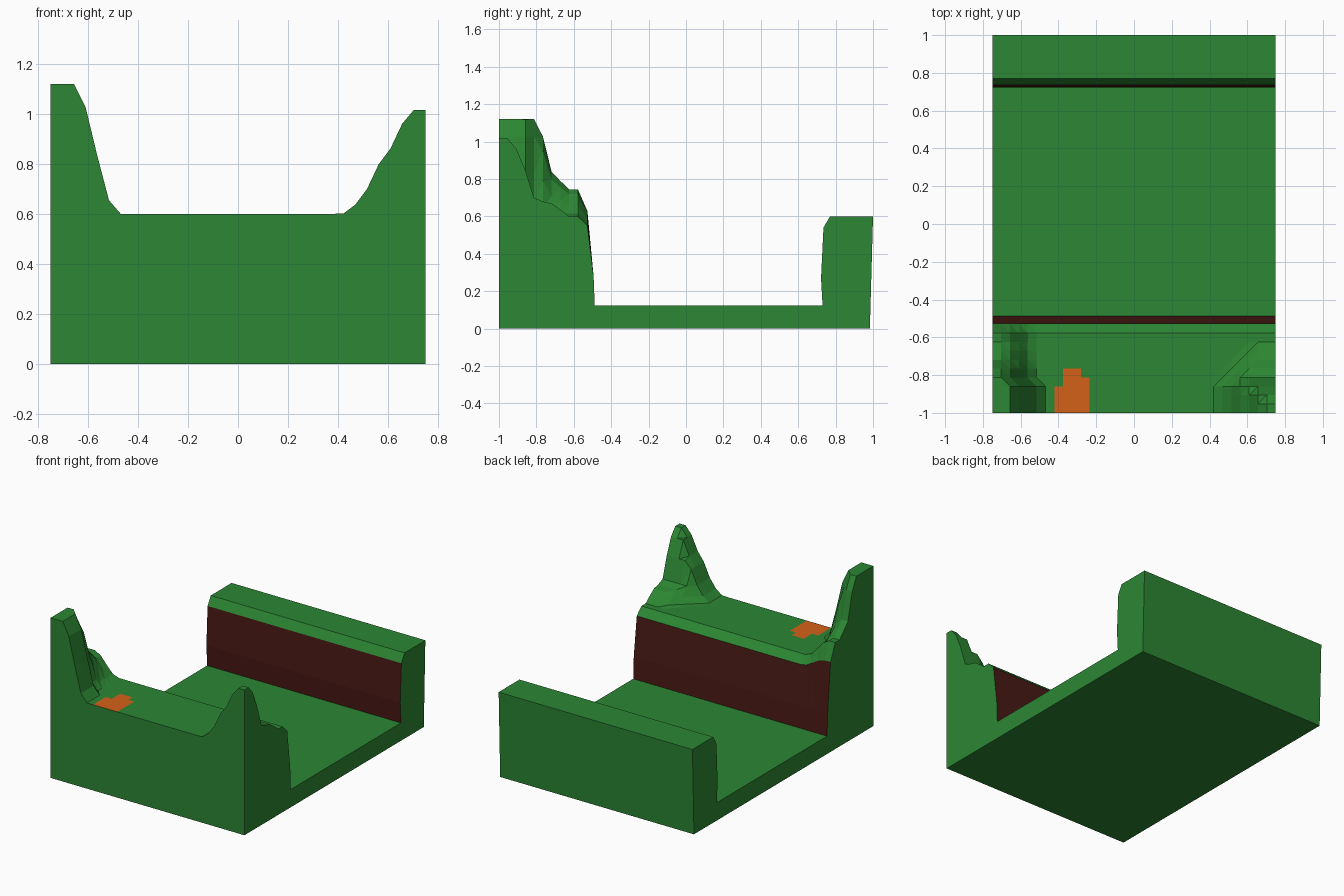
import bpy, bmesh

if "Cube" in bpy.data.objects:
    bpy.data.objects.remove(bpy.data.objects["Cube"])

CELL = 0.75 / 16
XS = [-0.75 + CELL * i for i in range(33)]


def material(name, color):
    m = bpy.data.materials.new(name)
    m.diffuse_color = (*color, 1)
    m.use_nodes = True
    m.node_tree.nodes["Principled BSDF"].inputs["Base Color"].default_value = m.diffuse_color
    return m


def curve(points, t):
    """Piecewise linear lookup, clamped at both ends."""
    if t <= points[0][0]:
        return points[0][1]
    for (a, u), (b, v) in zip(points, points[1:]):
        if t <= b:
            return u + (v - u) * (t - a) / (b - a)
    return points[-1][1]


# Hill outlines: height above the bank, across (x) and along (y)
LEFT_X = [(-0.656, 0.52), (-0.61, 0.43), (-0.563, 0.235), (-0.516, 0.055), (-0.469, 0)]
LEFT_Y = [(-0.81, 0.52), (-0.766, 0.43), (-0.719, 0.24), (-0.672, 0.19),
          (-0.625, 0.145), (-0.578, 0.145), (-0.531, 0.09), (-0.5, 0)]
RIGHT_X = [(0.42, 0), (0.469, 0.037), (0.516, 0.1), (0.563, 0.2), (0.61, 0.262),
           (0.656, 0.36), (0.703, 0.416)]
RIGHT_Y = [(-0.953, 0.416), (-0.906, 0.36), (-0.86, 0.25), (-0.8125, 0.1),
           (-0.766, 0.08), (-0.719, 0.07), (-0.672, 0.037), (-0.625, 0)]


def hill(x, y):
    if x < 0:
        shift = min(0.047, max(0, y + 0.86))
        return curve(LEFT_X, x + shift) * curve(LEFT_Y, y) / 0.52
    return min(curve(RIGHT_X, x - 0.95 * max(0, y + 0.86)), curve(RIGHT_Y, y))


# Section rows from front to back: hilly bank, cliff, channel floor, rear bank
bank = [(-1 + CELL * j, 0.6) for j in range(10)]
cliff = [(-0.527, 0.55), (-0.494, 0.28), (-0.488, 0.125)]
rear = [(0.73, 0.125), (0.722, 0.27), (0.735, 0.54), (0.77, 0.6), (1.0, 0.6)]
rows = [(-1, 0)] + bank + cliff + rear + [(0.983, 0)]

bm = bmesh.new()
grid = []
for r, (y, z) in enumerate(rows):
    lift = 1 <= r <= 11
    grid.append([bm.verts.new((x, y, z + (hill(x, y) if lift else 0))) for x in XS])

EARTH_ROWS = {11, 12, 14, 15}
PATCH = {1: (7, 11), 2: (7, 11), 3: (7, 11), 4: (8, 11), 5: (8, 10)}
for r in range(len(rows) - 1):
    for i in range(32):
        f = bm.faces.new((grid[r][i], grid[r][i + 1], grid[r + 1][i + 1], grid[r + 1][i]))
        lo, hi = PATCH.get(r, (0, 0))
        f.material_index = 1 if r in EARTH_ROWS else 2 if lo <= i < hi else 0

# Side walls and underside
bm.faces.new([row[0] for row in grid])
bm.faces.new([row[-1] for row in reversed(grid)])
bm.faces.new(grid[-1] + grid[0][::-1])
bmesh.ops.recalc_face_normals(bm, faces=bm.faces)
# Split the bent cells into flat facets
bent = [f for f in bm.faces if len(f.verts) == 4
        and abs((f.verts[3].co - f.verts[0].co).dot(f.normal)) > 1e-4]
bmesh.ops.triangulate(bm, faces=bent)

mesh = bpy.data.meshes.new("channel_terrain")
bm.to_mesh(mesh)
bm.free()
for m in (material("grass", (0.025, 0.24, 0.033)),
          material("bare_earth", (0.065, 0.01, 0.007)),
          material("orange_patch", (0.65, 0.12, 0.01))):
    mesh.materials.append(m)
bpy.context.collection.objects.link(bpy.data.objects.new("channel_terrain", mesh))
